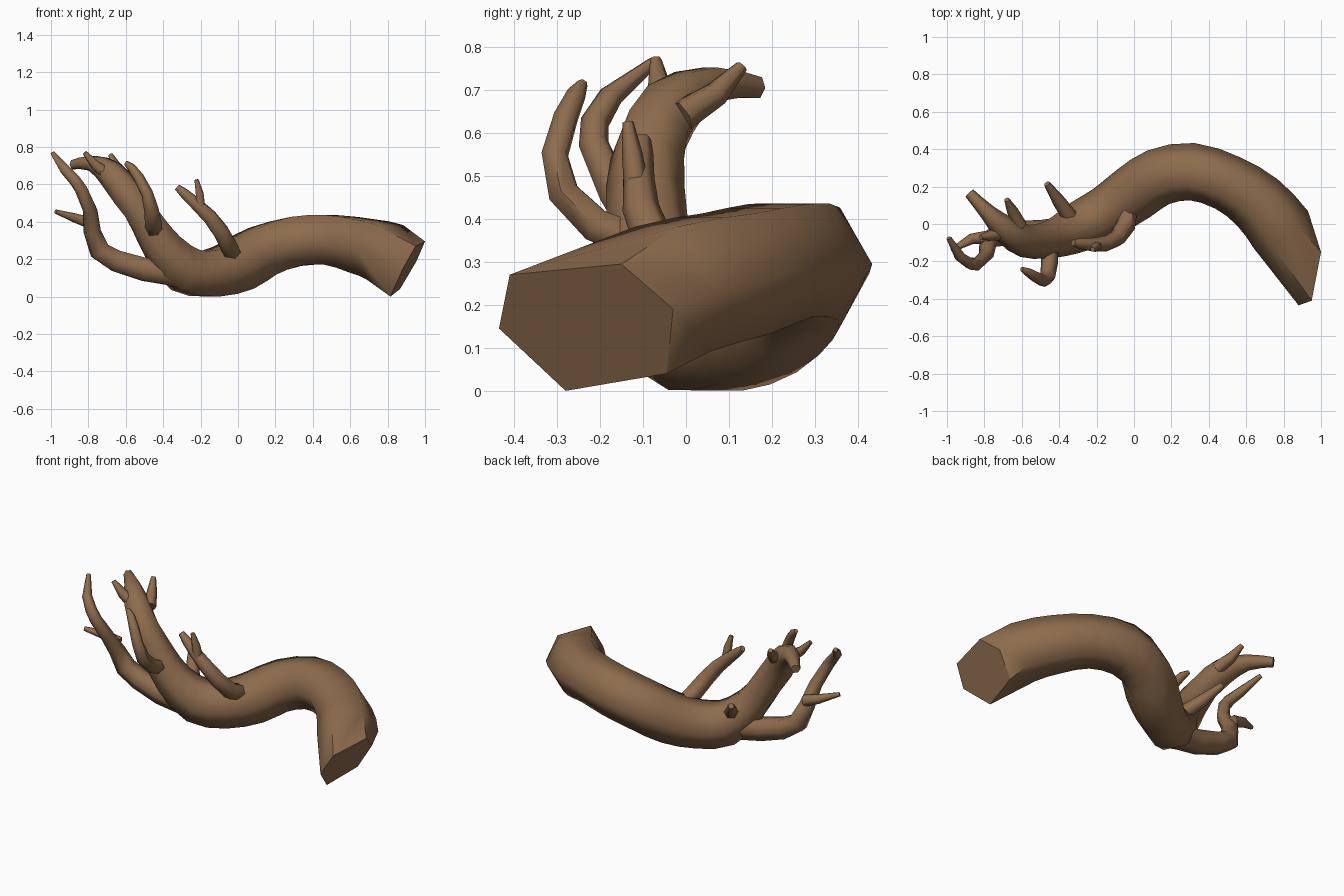
import bpy, bmesh, math
from mathutils import Vector

bark = bpy.data.materials.new("brown bark")
bark.diffuse_color = (0.27, 0.15, 0.075, 1)


def refine(pts):
    """Insert a smooth midpoint between path points (the sawn end stays straight)."""
    v = [Vector(p) for p in pts]
    out = v[:2]
    for i in range(1, len(v) - 1):
        a, b, c, d = v[i - 1], v[i], v[i + 1], v[min(i + 2, len(v) - 1)]
        out += [(b + c) * 0.5625 - (a + d) * 0.0625, c]
    return out


def limb(name, pts, sides=6, grow=1.05, end_ring=None, level=False):
    """Tapered tube through (x, y, z, radius) points, capped at both ends."""
    bm = bmesh.new()
    pos = [Vector(p[:3]) for p in pts]
    rings, up, prev = [], None, None
    for i, p in enumerate(pos):
        t = (pos[min(i + 1, len(pos) - 1)] - pos[max(i - 1, 0)]).normalized()
        if up is None or level:
            ref = Vector((0, 0, 1)) if abs(t.z) < 0.93 else Vector((1, 0, 0))
            up = (ref - t * ref.dot(t)).normalized()
        else:
            up = prev.rotation_difference(t) @ up
        prev = t
        side = up.cross(t)
        ring = []
        for k in range(sides):
            a = math.tau * k / sides
            co = p + (side * math.cos(a) + up * math.sin(a)) * pts[i][3] * grow
            if i == 0 and end_ring:
                co = end_ring[k]
            ring.append(bm.verts.new(co))
        rings.append(ring)
    for a, b in zip(rings, rings[1:]):
        for k in range(sides):
            n = (k + 1) % sides
            bm.faces.new((a[k], a[n], b[n], b[k]))
    # crisp end caps
    for ring in (rings[0][::-1], rings[-1]):
        for e in bm.faces.new(ring).edges:
            e.smooth = False
    bmesh.ops.recalc_face_normals(bm, faces=bm.faces)
    me = bpy.data.meshes.new(name)
    bm.to_mesh(me)
    bm.free()
    me.materials.append(bark)
    ob = bpy.data.objects.new(name, me)
    bpy.context.collection.objects.link(ob)
    bpy.ops.object.select_all(action='DESELECT')
    ob.select_set(True)
    bpy.context.view_layer.objects.active = ob
    bpy.ops.object.shade_smooth_by_angle(angle=math.radians(61), keep_sharp_edges=True)
    return ob


# main trunk, from the slanted sawn end to the thin tip
sawn_end = [(0.88, -0.435, 0.145), (0.95, -0.41, 0.27), (1.0, -0.15, 0.295),
            (0.955, -0.03, 0.19), (0.866, -0.045, 0.04), (0.815, -0.28, 0.0)]
limb("trunk", refine([
    (0.91, -0.225, 0.155, 0.188), (0.785, -0.03, 0.237, 0.174), (0.66, 0.115, 0.272, 0.163),
    (0.50, 0.22, 0.303, 0.151), (0.31, 0.28, 0.295, 0.152), (0.13, 0.25, 0.242, 0.153),
    (0.0, 0.165, 0.167, 0.153), (-0.14, 0.068, 0.124, 0.141), (-0.28, -0.01, 0.142, 0.135),
    (-0.40, -0.067, 0.26, 0.110), (-0.49, -0.09, 0.40, 0.094), (-0.585, -0.09, 0.54, 0.088),
    (-0.68, -0.035, 0.657, 0.075), (-0.78, 0.06, 0.713, 0.045), (-0.88, 0.165, 0.705, 0.028),
]), grow=1.01, end_ring=sawn_end, level=True)

# long low branch at the left, with its twig
limb("left_branch", [
    (-0.28, -0.03, 0.11, 0.08), (-0.37, -0.04, 0.13, 0.075), (-0.50, -0.05, 0.145, 0.068),
    (-0.65, -0.05, 0.19, 0.063), (-0.74, -0.06, 0.245, 0.058), (-0.78, -0.09, 0.35, 0.046),
    (-0.79, -0.165, 0.46, 0.038), (-0.84, -0.215, 0.575, 0.034), (-0.875, -0.212, 0.625, 0.032),
    (-0.93, -0.175, 0.685, 0.028), (-0.99, -0.075, 0.765, 0.013)])
limb("left_twig", [
    (-0.78, -0.07, 0.39, 0.034), (-0.87, -0.08, 0.42, 0.027), (-0.975, -0.14, 0.455, 0.012)])

# curling branch at the front
limb("front_branch", [
    (-0.45, -0.11, 0.345, 0.045), (-0.452, -0.21, 0.385, 0.043), (-0.462, -0.285, 0.46, 0.038),
    (-0.485, -0.305, 0.55, 0.031), (-0.53, -0.28, 0.635, 0.028), (-0.57, -0.255, 0.69, 0.022),
    (-0.60, -0.24, 0.715, 0.012)])

# middle branch rising off the bend, with its twig
limb("middle_branch", [
    (-0.03, 0.07, 0.23, 0.045), (-0.045, -0.01, 0.26, 0.05), (-0.09, -0.075, 0.345, 0.046),
    (-0.15, -0.105, 0.425, 0.041), (-0.22, -0.11, 0.492, 0.035), (-0.285, -0.105, 0.55, 0.028),
    (-0.325, -0.10, 0.585, 0.018)])
limb("middle_twig", [
    (-0.20, -0.115, 0.47, 0.028), (-0.205, -0.125, 0.55, 0.023), (-0.222, -0.135, 0.625, 0.012)])

# short stubs on the back and near the tip
limb("back_stub", [
    (-0.33, 0.02, 0.23, 0.042), (-0.40, 0.12, 0.30, 0.034), (-0.465, 0.215, 0.38, 0.017)])
limb("upper_back_twig", [
    (-0.61, -0.01, 0.64, 0.037), (-0.65, 0.07, 0.69, 0.029), (-0.68, 0.13, 0.755, 0.014)])
limb("tip_twig", [
    (-0.69, -0.05, 0.65, 0.036), (-0.76, -0.06, 0.70, 0.028), (-0.82, -0.07, 0.77, 0.013)])
